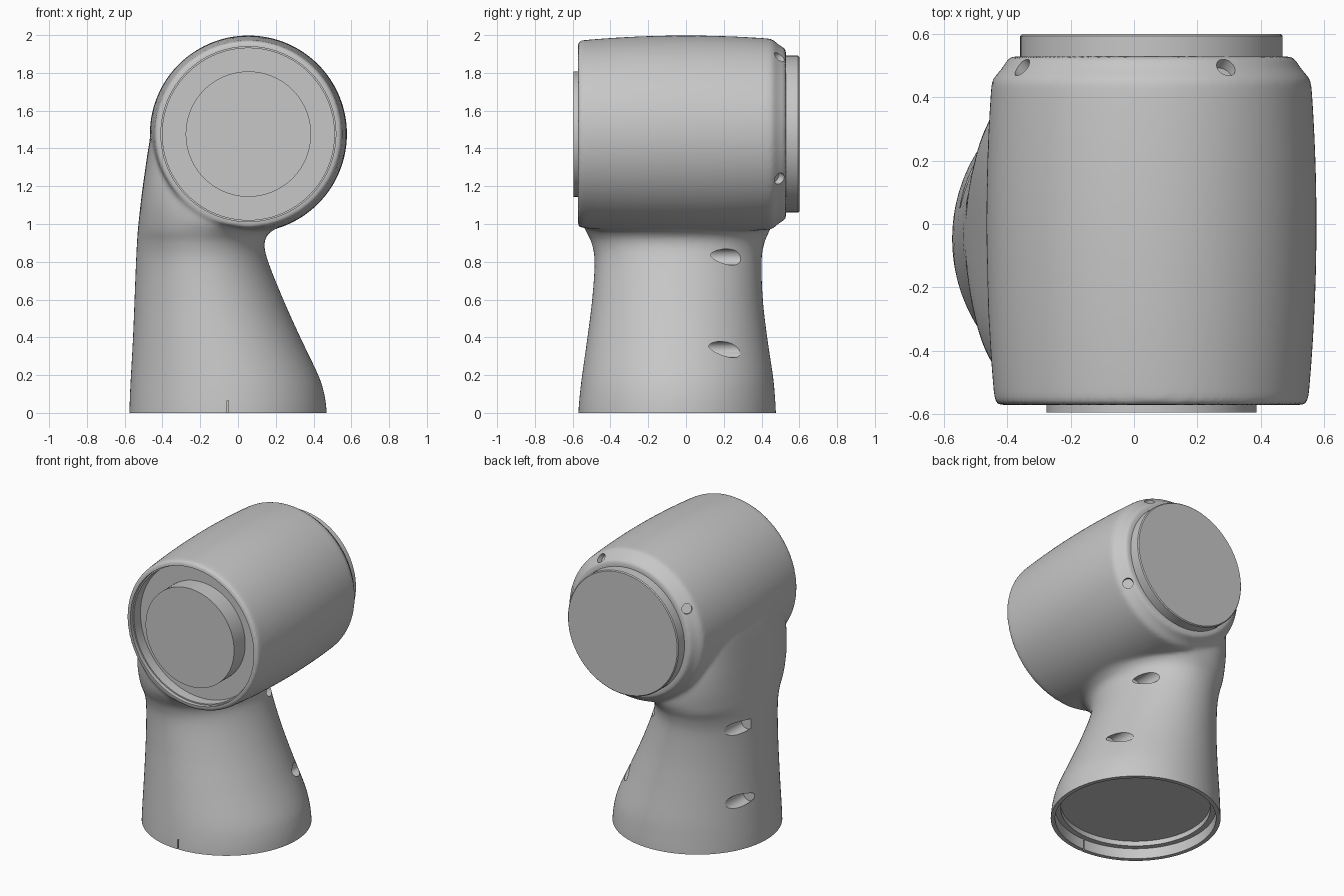
import bpy
import bmesh
from math import cos, sin, pi, radians, copysign
from mathutils import Vector, Matrix

cube = bpy.data.objects.get("Cube")
if cube:
    bpy.data.objects.remove(cube, do_unlink=True)

grey = bpy.data.materials.new("plain grey")
grey.use_nodes = True
colour = (0.57, 0.57, 0.57, 1)
grey.diffuse_color = colour
grey.node_tree.nodes["Principled BSDF"].inputs["Base Color"].default_value = colour


def loft(bm, rings):
    """Skin a closed solid through rings of points."""
    loops = [[bm.verts.new(p) for p in ring] for ring in rings]
    faces = [bm.faces.new(loops[0]), bm.faces.new(loops[-1])]
    for a, b in zip(loops, loops[1:]):
        for i in range(len(a)):
            j = (i + 1) % len(a)
            faces.append(bm.faces.new((a[i], a[j], b[j], b[i])))
    bmesh.ops.recalc_face_normals(bm, faces=faces)


def lathe(bm, profile, centre, axis, sides=96):
    """Turn (radius, distance) pairs around an axis."""
    m = Matrix.Translation(centre) @ Vector(axis).to_track_quat("Z", "Y").to_matrix().to_4x4()
    angles = [2 * pi * i / sides for i in range(sides)]
    loft(bm, [[m @ Vector((r * cos(a), r * sin(a), h)) for a in angles] for r, h in profile])


def finish(bm, name):
    mesh = bpy.data.meshes.new(name)
    bm.to_mesh(mesh)
    bm.free()
    obj = bpy.data.objects.new(name, mesh)
    bpy.context.collection.objects.link(obj)
    mesh.materials.append(grey)
    return obj


def turned(name, *args):
    bm = bmesh.new()
    lathe(bm, *args)
    return finish(bm, name)


def box(name, lo, hi):
    bm = bmesh.new()
    loft(bm, [[(lo[0], lo[1], z), (hi[0], lo[1], z), (hi[0], hi[1], z), (lo[0], hi[1], z)]
              for z in (lo[2], hi[2])])
    return finish(bm, name)


def smooth_rows(rows, steps=6):
    """Catmull-Rom interpolation between section rows."""
    out = []
    for k in range(len(rows) - 1):
        p = [rows[max(k - 1, 0)], rows[k], rows[k + 1], rows[min(k + 2, len(rows) - 1)]]
        for s in range(steps):
            t = s / steps
            out.append([0.5 * (2 * b + (c - a) * t + (2 * a - 5 * b + 4 * c - d) * t ** 2
                               + (3 * b - a - 3 * c + d) * t ** 3) for a, b, c, d in zip(*p)])
    return out + [rows[-1]]


def neck_ring(z, x0, x1, y0, y1, n, sides=128):
    """Section that is elliptic on the +x half and squarer (power n) on the -x half."""
    ring = []
    for i in range(sides):
        a = 2 * pi * i / sides
        e = 2 / n if cos(a) < 0 else 1
        u = copysign(abs(cos(a)) ** e, cos(a))
        v = copysign(abs(sin(a)) ** e, sin(a))
        ring.append(((x0 + x1) / 2 + (x1 - x0) / 2 * u, (y0 + y1) / 2 + (y1 - y0) / 2 * v, z))
    return ring


def shade(obj):
    bpy.ops.object.select_all(action="DESELECT")
    obj.select_set(True)
    bpy.context.view_layer.objects.active = obj
    bpy.ops.object.shade_smooth_by_angle(angle=radians(38))


HEAD = (0.055, 0, 1.476)
BASE = (-0.052, -0.047, 0)
BACK = (0, 1, 0)

# Neck sections: height, -x edge, +x edge, front edge, back edge, squareness
neck_rows = [
    (-0.10, -0.575, 0.47, -0.57, 0.476, 2),
    (0.00, -0.575, 0.47, -0.57, 0.476, 2),
    (0.10, -0.572, 0.457, -0.562, 0.47, 2),
    (0.20, -0.567, 0.425, -0.55, 0.46, 2),
    (0.40, -0.556, 0.33, -0.522, 0.43, 2),
    (0.60, -0.548, 0.24, -0.497, 0.407, 2),
    (0.80, -0.54, 0.16, -0.484, 0.40, 2.05),
    (0.90, -0.535, 0.14, -0.50, 0.415, 2.2),
    (0.96, -0.531, 0.175, -0.528, 0.44, 2.45),
    (1.02, -0.525, 0.28, -0.553, 0.46, 2.75),
    (1.12, -0.514, 0.28, -0.562, 0.465, 3.1),
    (1.25, -0.497, 0.28, -0.562, 0.465, 3.4),
    (1.45, -0.466, 0.20, -0.55, 0.45, 3.4),
    (1.65, -0.42, 0.10, -0.50, 0.42, 3.2),
    (1.80, -0.30, 0.05, -0.40, 0.35, 3),
]
body_bm = bmesh.new()
loft(body_bm, [neck_ring(*row) for row in smooth_rows(neck_rows)])

# Crowned barrel head with a stepped back shoulder
crown = [(0.522 - 0.021 * (y / 0.5) ** 2, y) for y in [-0.55 + 0.05 * i for i in range(21)]]
lathe(body_bm, [(0.489, -0.572)] + crown
      + [(0.497, 0.465), (0.474, 0.488), (0.467, 0.5), (0.452, 0.526), (0.435, 0.53)],
      HEAD, BACK, 128)
body = finish(body_bm, "joint_body")

# Blend the neck into the head
remesh = body.modifiers.new("blend", "REMESH")
remesh.mode = "VOXEL"
remesh.voxel_size = 0.0135
relax = body.modifiers.new("relax", "SMOOTH")
relax.factor = 0.5
relax.iterations = 8

# Cutters: flat base, base recess, front recess, cable slot
cutters = [
    box("base_cutter", (-1, -1, -0.4), (1, 1, 0)),
    turned("base_recess_cutter", [(0.495, -0.3), (0.495, 0.07), (0.46, 0.07), (0.46, 0.103)],
           BASE, (0, 0, 1)),
    turned("front_recess_cutter", [(0.463, -0.8), (0.463, -0.545), (0.455, -0.545), (0.455, -0.475)],
           HEAD, BACK),
    box("slot_cutter", (-0.057, -0.7, -0.1), (-0.049, -0.53, 0.065)),
]
# Screw notches drilled square to the sloping back shoulder
for degrees in (-30, 60, 150):
    a = radians(degrees)
    radial = Vector((cos(a), 0, sin(a)))
    spot = Vector(HEAD) + 0.472 * radial + 0.495 * Vector(BACK)
    cutters.append(turned("notch_cutter", [(0.032, -0.035), (0.032, 0.3)],
                          spot, radial + Vector(BACK), 32))
# Screw holes entering the neck from behind
for spot in [(0.285, 0.22, 0.335), (0.08, 0.215, 0.825),
             (-0.51, 0.16, 0.325), (-0.502, 0.17, 0.815)]:
    cutters.append(turned("hole_cutter", [(0.043, -0.11), (0.043, 0.6)], spot, BACK, 32))

for cutter in cutters:
    cutter.hide_render = True
    cut = body.modifiers.new("cut", "BOOLEAN")
    cut.operation = "DIFFERENCE"
    cut.solver = "EXACT"
    cut.object = cutter

# Bake the cuts and drop the helpers
bpy.context.view_layer.update()
baked = bpy.data.meshes.new_from_object(body.evaluated_get(bpy.context.evaluated_depsgraph_get()))
body.modifiers.clear()
body.data = baked
baked.materials.clear()
baked.materials.append(grey)
for face in baked.polygons:
    face.material_index = 0
for cutter in cutters:
    bpy.data.objects.remove(cutter, do_unlink=True)
shade(body)

# Output discs at both ends of the head
shade(turned("front_disc", [(0.332, -0.595), (0.332, -0.465)], HEAD, BACK))
shade(turned("back_disc", [(0.415, 0.49), (0.415, 0.594), (0.409, 0.6)], HEAD, BACK))
